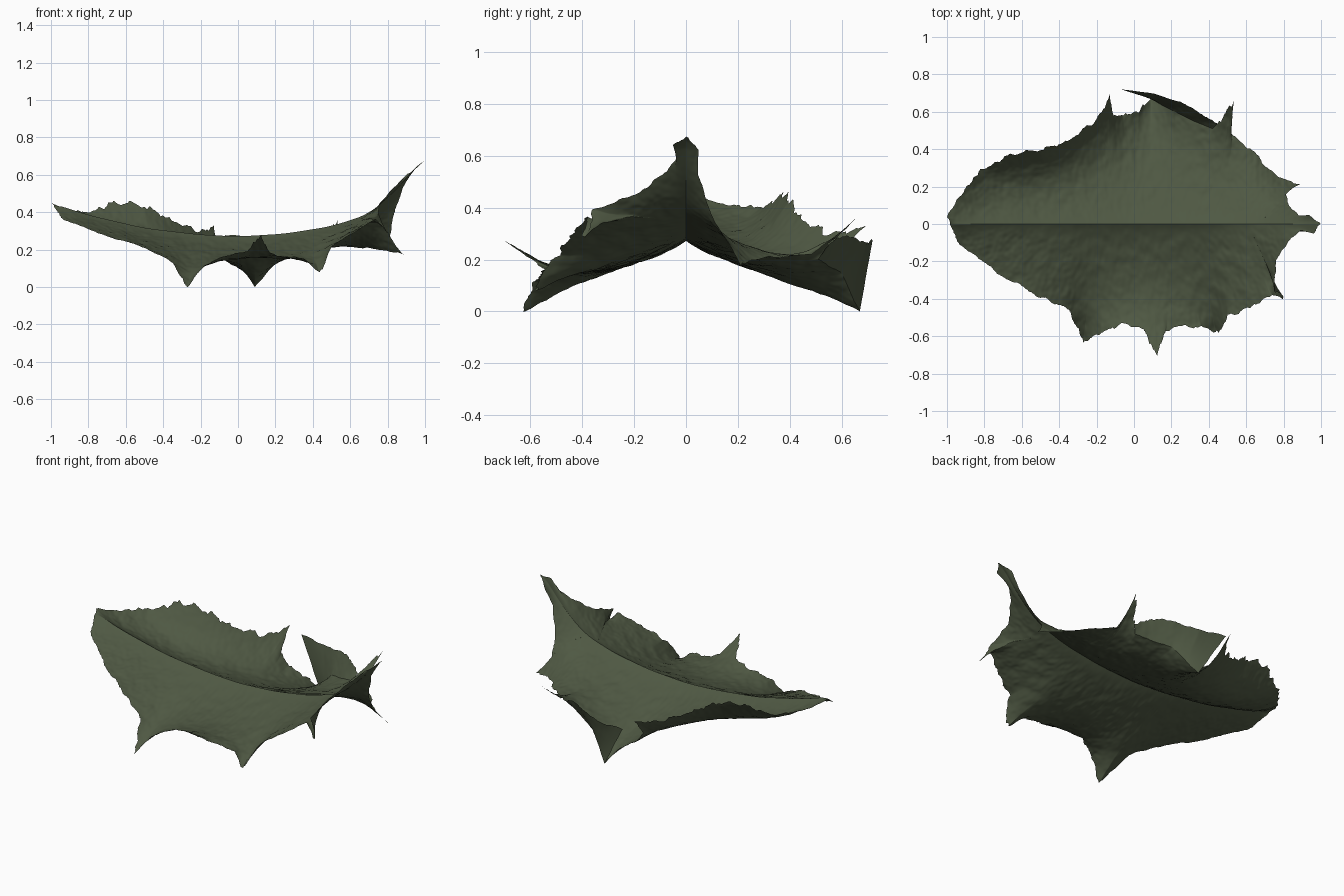
import bpy, math, random
from mathutils import Vector, noise

if "Cube" in bpy.data.objects:
    bpy.data.objects.remove(bpy.data.objects["Cube"])

random.seed(4)

# Edge of the tarp (x, y, z), anticlockwise from the left tip: front, right, back
EDGE = [(-1, .03, .45), (-.95, -.09, .37), (-.75, -.25, .29), (-.5, -.39, .21),
        (-.35, -.46, .13), (-.27, -.62, .0), (-.18, -.59, .12), (-.07, -.54, .17),
        (.05, -.56, .19), (.12, -.71, .28), (.17, -.57, .18), (.28, -.55, .16),
        (.36, -.55, .15), (.44, -.59, .07), (.5, -.5, .22), (.62, -.44, .29),
        (.74, -.385, .37), (.805, -.395, .28), (.75, -.36, .39), (.76, -.2, .45),
        (.83, -.09, .53), (.89, -.035, .59), (.96, -.05, .64), (.99, 0, .67),
        (.94, .05, .63), (.88, .045, .53), (.83, .1, .37), (.81, .17, .25),
        (.88, .21, .18), (.77, .25, .2), (.65, .37, .21), (.52, .48, .22),
        (.53, .65, .35), (.46, .55, .26), (.42, .51, .2), (.32, .55, .175),
        (.22, .6, .15), (.15, .635, .07), (.09, .67, 0), (.03, .61, .09),
        (-.06, .575, .14), (-.11, .585, .21), (-.13, .68, .32), (-.2, .56, .3),
        (-.36, .44, .36), (-.5, .4, .44), (-.66, .37, .45), (-.82, .29, .4),
        (-.95, .13, .42)]

# Flap folded up at the back: fold line and free edge, both right to left
FOLD = [(.42, .51, .2), (.32, .55, .175), (.22, .6, .15), (.15, .635, .07), (.09, .67, 0)]
FLAP = [(.45, .54, .25), (.38, .58, .29), (.25, .65, .28), (.1, .7, .27), (-.07, .72, .28)]

# Ridge height and slope down to each side, as (x, value)
RIDGE = [(-1, .45), (-.8, .385), (-.5, .315), (-.2, .28), (0, .27), (.25, .285),
         (.5, .325), (.7, .39), (.85, .52), (1, .67)]
FRONT = [(-1, .35), (-.5, .3), (-.25, .41), (.1, .4), (.4, .37), (.7, .1), (1, 0)]
BACK = [(-1, .35), (-.5, .38), (-.15, .4), (.09, .4), (.4, .4), (.65, .45), (.85, 1.25), (1, 1)]


def curve(table, x):
    """Lookup in a table of (x, value)."""
    x = max(table[0][0], min(table[-1][0], x))
    for (a, va), (b, vb) in zip(table, table[1:]):
        if x <= b:
            return va + (vb - va) * (x - a) / (b - a)


def smooth(table, x):
    return sum(curve(table, x + d) for d in (-.06, -.03, 0, .03, .06)) / 5


def base(x, y):
    """Plain tent shape before the edges are pulled up or down."""
    crease = .015 * (1 - math.exp(-abs(y) / .04)) * min(1, max(0, 2 - x * 2.5))
    return smooth(RIDGE, x) - crease - abs(y) * smooth(FRONT if y < 0 else BACK, x)


def crumple(x, y, z):
    q = Vector((x, y, z))
    return .005 * noise.noise(q * 16) + .003 * noise.noise(q * 38)


def along(line, t):
    """Point on a polyline, t from 0 to 1."""
    u = t * (len(line) - 1)
    k = min(int(u), len(line) - 2)
    return Vector(line[k]).lerp(Vector(line[k + 1]), u - k)


def blur(values, reach, times=2):
    """Running average around the closed edge."""
    n = len(values)
    for _ in range(times):
        values = [sum(values[(i + k) % n] for k in range(-reach, reach + 1)) / (2 * reach + 1)
                  for i in range(n)]
    return values


# Resample the edge evenly
STEP = .006
rim = []
for a, b in zip(EDGE, EDGE[1:] + EDGE[:1]):
    a, b = Vector(a), Vector(b)
    n = max(2, round((b - a).length / STEP))
    rim += [a.lerp(b, i / n) for i in range(n)]
N = len(rim)

# Broad edge shape spreads far inward, the spikes stay near the edge
soft_x, soft_y = blur([p.x for p in rim], 14), blur([p.y for p in rim], 14)
root = blur([p.x * .8 for p in rim], 12, 3)
pull = [p.z - base(p.x, p.y) for p in rim]
soft_pull = blur(pull, 14)

# Ragged teeth along an edge
coarse = [random.uniform(-.028, .022) for _ in range(N)]
fine = [random.uniform(-.009, .009) for _ in range(N)]


def ragged(i):
    out = 0
    for table, width in ((coarse, 5), (fine, 2)):
        k, f = divmod(i / width, 1)
        out += table[int(k)] * (1 - f) + table[int(k) + 1] * f
    return out


verts, faces = [], []


def strips(first, columns, rows, closed):
    """Quads over columns of rows + 1 points each."""
    r = rows + 1
    for i in range(columns if closed else columns - 1):
        k = (i + 1) % columns
        for j in range(rows):
            faces.append(tuple(first + v for v in
                               (i * r + j, i * r + j + 1, k * r + j + 1, k * r + j)))


# Main sheet
ROWS = 44
for i, p in enumerate(rim):
    on_fold = p.y > .5 and .05 < p.x < .45
    end = 1 if on_fold else 1 + ragged(i)
    for j in range(ROWS + 1):
        t = end * (1 - (1 - j / ROWS) ** 1.3)
        near, far = t ** 3, t ** 8
        x = root[i] + (soft_x[i] - root[i]) * t + (p.x - soft_x[i]) * far
        y = soft_y[i] * t + (p.y - soft_y[i]) * far
        z = base(x, y) + soft_pull[i] * near + (pull[i] - soft_pull[i]) * far
        z += min(1, abs(y) * 12) * crumple(x, y, z)
        verts.append((max(-1, min(1, x)), y, max(0, z)))
strips(0, N, ROWS, True)

# Turned-up flap
first, COLS, FROWS = len(verts), 80, 12
for i in range(COLS):
    a, b = along(FOLD, i / (COLS - 1)), along(FLAP, i / (COLS - 1))
    end = 1 + ragged(i) * 5 * (1 - i / COLS)
    for j in range(FROWS + 1):
        q = a.lerp(b, end * j / FROWS)
        q.z = max(0, q.z + crumple(*q))
        verts.append(tuple(q))
strips(first, COLS, FROWS, False)

# Tarp object
mesh = bpy.data.meshes.new("tarp")
mesh.from_pydata(verts, [], faces)
mesh.update()
mesh.polygons.foreach_set("use_smooth", [True] * len(mesh.polygons))
tarp = bpy.data.objects.new("tarp", mesh)
bpy.context.collection.objects.link(tarp)
green = bpy.data.materials.new("olive green")
green.diffuse_color = (.078, .098, .056, 1)
green.use_nodes = True
green.node_tree.nodes["Principled BSDF"].inputs["Base Color"].default_value = green.diffuse_color
mesh.materials.append(green)
